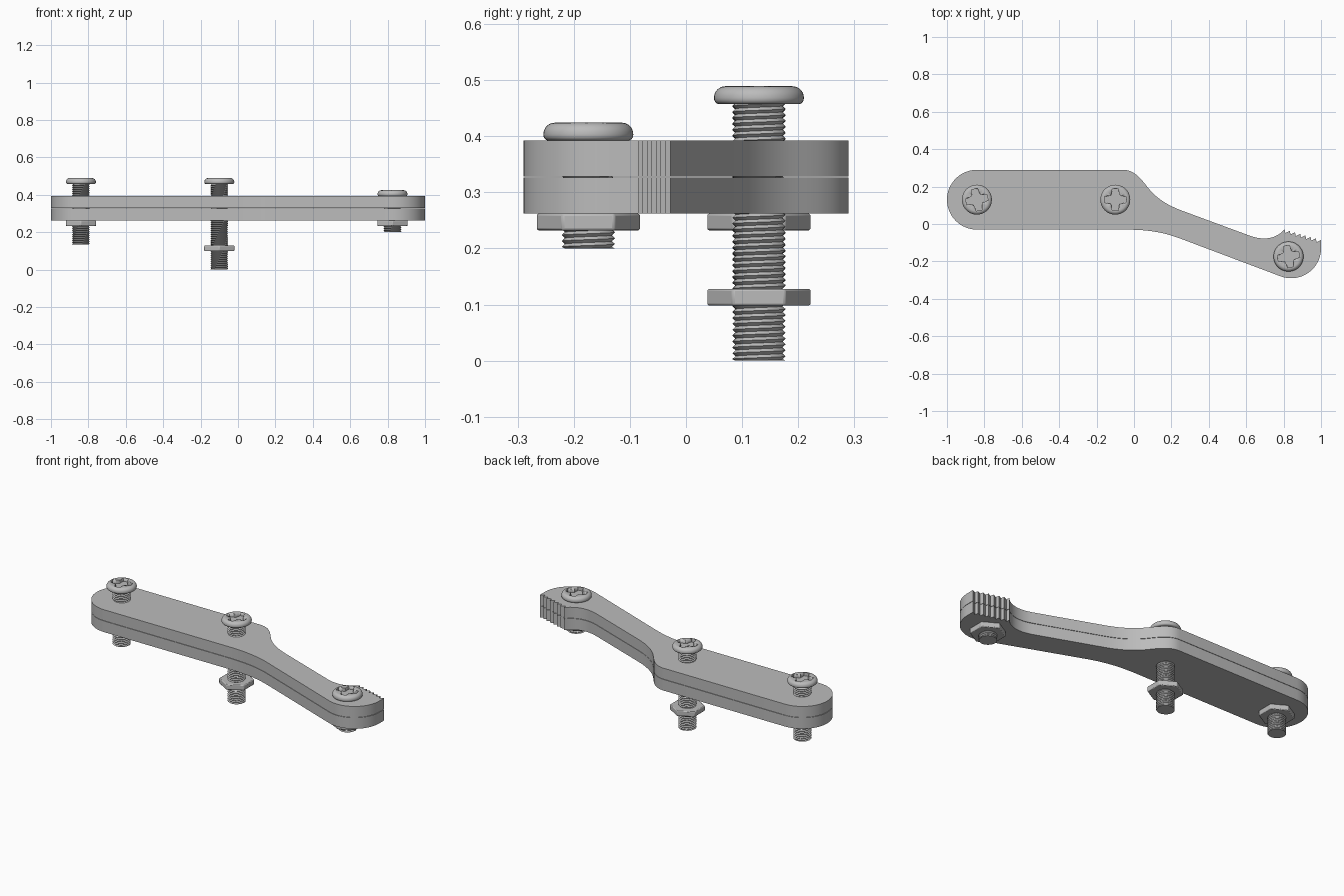
import bpy, bmesh
from math import sin, cos, pi, radians
from mathutils import Vector

cube = bpy.data.objects.get("Cube")
if cube:
    bpy.data.objects.remove(cube, do_unlink=True)

metal = bpy.data.materials.new("brushed_grey")
metal.use_nodes = True
grey = (0.5, 0.5, 0.5, 1)
metal.diffuse_color = grey
metal.node_tree.nodes["Principled BSDF"].inputs["Base Color"].default_value = grey


def finish(bm, name, angle=30):
    bmesh.ops.remove_doubles(bm, verts=bm.verts, dist=1e-5)
    bmesh.ops.recalc_face_normals(bm, faces=bm.faces)
    mesh = bpy.data.meshes.new(name)
    bm.to_mesh(mesh)
    bm.free()
    mesh.materials.append(metal)
    ob = bpy.data.objects.new(name, mesh)
    bpy.context.collection.objects.link(ob)
    bpy.ops.object.select_all(action='DESELECT')
    ob.select_set(True)
    bpy.context.view_layer.objects.active = ob
    bpy.ops.object.shade_smooth_by_angle(angle=radians(angle))
    return ob


def arc(cx, cy, r, start, end, n=24):
    angles = [radians(start + (end - start) * i / n) for i in range(n + 1)]
    return [(cx + r * cos(a), cy + r * sin(a)) for a in angles]


def bezier(*pts, n=12):
    a, b, c, d = (Vector(p) for p in pts)
    out = []
    for i in range(n + 1):
        t = i / n
        s = 1 - t
        p = a * s**3 + b * 3 * s * s * t + c * 3 * s * t * t + d * t**3
        out.append((p.x, p.y))
    return out


def prism(bm, outline, z0, z1):
    clean = []
    for p in outline:
        if not clean or (Vector(p) - Vector(clean[-1])).length > 1e-4:
            clean.append(p)
    if (Vector(clean[0]) - Vector(clean[-1])).length < 1e-4:
        clean.pop()
    face = bm.faces.new([bm.verts.new((x, y, z0)) for x, y in clean])
    top = bmesh.ops.extrude_face_region(bm, geom=[face], use_keep_orig=True)["geom"]
    bmesh.ops.translate(bm, vec=(0, 0, z1 - z0),
                        verts=[v for v in top if isinstance(v, bmesh.types.BMVert)])


# Lever outline: rounded grip, shoulder, neck, toothed jaw, underside
outline = arc(-0.84, 0.13, 0.16, 270, 90)
outline += bezier((-0.06, 0.29), (0.0, 0.29), (0.035, 0.245), (0.07, 0.20))
outline += bezier((0.07, 0.20), (0.12, 0.135), (0.18, 0.10), (0.26, 0.07))
outline += bezier((0.62, -0.063), (0.70, -0.092), (0.765, -0.075), (0.805, -0.028))
teeth = 7
for i in range(teeth):
    x = 0.805 + 0.195 * i / teeth
    y = -0.028 - 0.057 * i / teeth
    outline.append((x + 0.004, y - 0.02))
    outline.append((x + 0.195 / teeth, y - 0.057 / teeth))
outline += arc(0.84, -0.13, 0.16, 0, -110)
outline += bezier((0.24, -0.075), (0.14, -0.038), (0.05, -0.03), (-0.05, -0.03))

for name, z0, z1 in (("lower_plate", 0.262, 0.3265), ("upper_plate", 0.3285, 0.392)):
    bm = bmesh.new()
    prism(bm, outline, z0, z1)
    finish(bm, name)


def screw_head(name, x, y, z, turn):
    # Pan head with rounded rim
    profile = [(0, z), (0.07, z)] + [(0.07 + px, z + pz) for px, pz in arc(0, 0.01, 0.01, -90, 0, 5)]
    profile += arc(0.06, z + 0.012, 0.02, 0, 90, 8) + [(0, z + 0.032)]
    n = 48
    bm = bmesh.new()
    rings = [[bm.verts.new((x + r * cos(2 * pi * i / n), y + r * sin(2 * pi * i / n), h))
              for i in range(n)] if r else [bm.verts.new((x, y, h))] for r, h in profile]
    for lo, hi in zip(rings, rings[1:]):
        for i in range(n):
            j = (i + 1) % n
            corners = [lo[i % len(lo)], lo[j % len(lo)], hi[j % len(hi)], hi[i % len(hi)]]
            bm.faces.new(list(dict.fromkeys(corners)))
    head = finish(bm, name, 35)

    # Cross recess with flared corners
    cross = []
    for k in range(4):
        a = turn + k * pi / 2
        for r, off in ((0.034, -40), (0.046, -24), (0.06, -15), (0.06, 15), (0.046, 24), (0.034, 40)):
            t = a + radians(off)
            cross.append((x + r * cos(t), y + r * sin(t)))
    bm = bmesh.new()
    prism(bm, cross, z + 0.012, z + 0.05)
    cutter = finish(bm, name + "_cutter")
    cutter.hide_render = True
    cutter.hide_viewport = True
    cutter.display_type = 'WIRE'
    cut = head.modifiers.new("cross_recess", 'BOOLEAN')
    cut.operation = 'DIFFERENCE'
    cut.object = cutter
    cut.solver = 'EXACT'


def threaded_shank(name, x, y, z0, z1, n=32, pitch=0.0105):
    # Helical ridge, clamped flat at both ends
    bm = bmesh.new()
    rows = int((z1 - z0) / pitch) * 2 + 6

    def point(k, i):
        r = 0.0475 if k % 2 else 0.042
        a = 2 * pi * i / n
        h = z0 + (k / 2 - 1 + i / n) * pitch
        return bm.verts.new((x + r * cos(a), y + r * sin(a), min(max(h, z0), z1)))

    grid = [[point(k, i) for i in range(n + 1)] for k in range(rows)]
    for k in range(rows - 1):
        for i in range(n):
            bm.faces.new((grid[k][i], grid[k][i + 1], grid[k + 1][i + 1], grid[k + 1][i]))
    for h in (z0, z1):
        bm.faces.new([bm.verts.new((x + px, y + py, h)) for px, py in arc(0, 0, 0.045, 0, 360, n)[:-1]])
    bmesh.ops.dissolve_degenerate(bm, edges=bm.edges, dist=1e-5)
    finish(bm, name)


def hex_nut(name, x, y, z):
    bm = bmesh.new()
    prism(bm, arc(x, y, 0.093, 30, 390, 6), z, z + 0.03)
    nut = finish(bm, name)
    bevel = nut.modifiers.new("soft_edges", 'BEVEL')
    bevel.width = 0.004
    bevel.segments = 2


# Three screws with their nuts: position, head base, tip, nut base, slot turn
screws = (("grip", -0.84, 0.13, 0.457, 0.135, 0.232, 0.2),
          ("middle", -0.10, 0.13, 0.457, 0.0, 0.098, 0.0),
          ("jaw", 0.826, -0.174, 0.392, 0.20, 0.232, 0.2))
for part, x, y, head, tip, nut, turn in screws:
    screw_head(part + "_screw_head", x, y, head, turn)
    threaded_shank(part + "_screw_shank", x, y, tip, head + 0.002)
    hex_nut(part + "_nut", x, y, nut)
